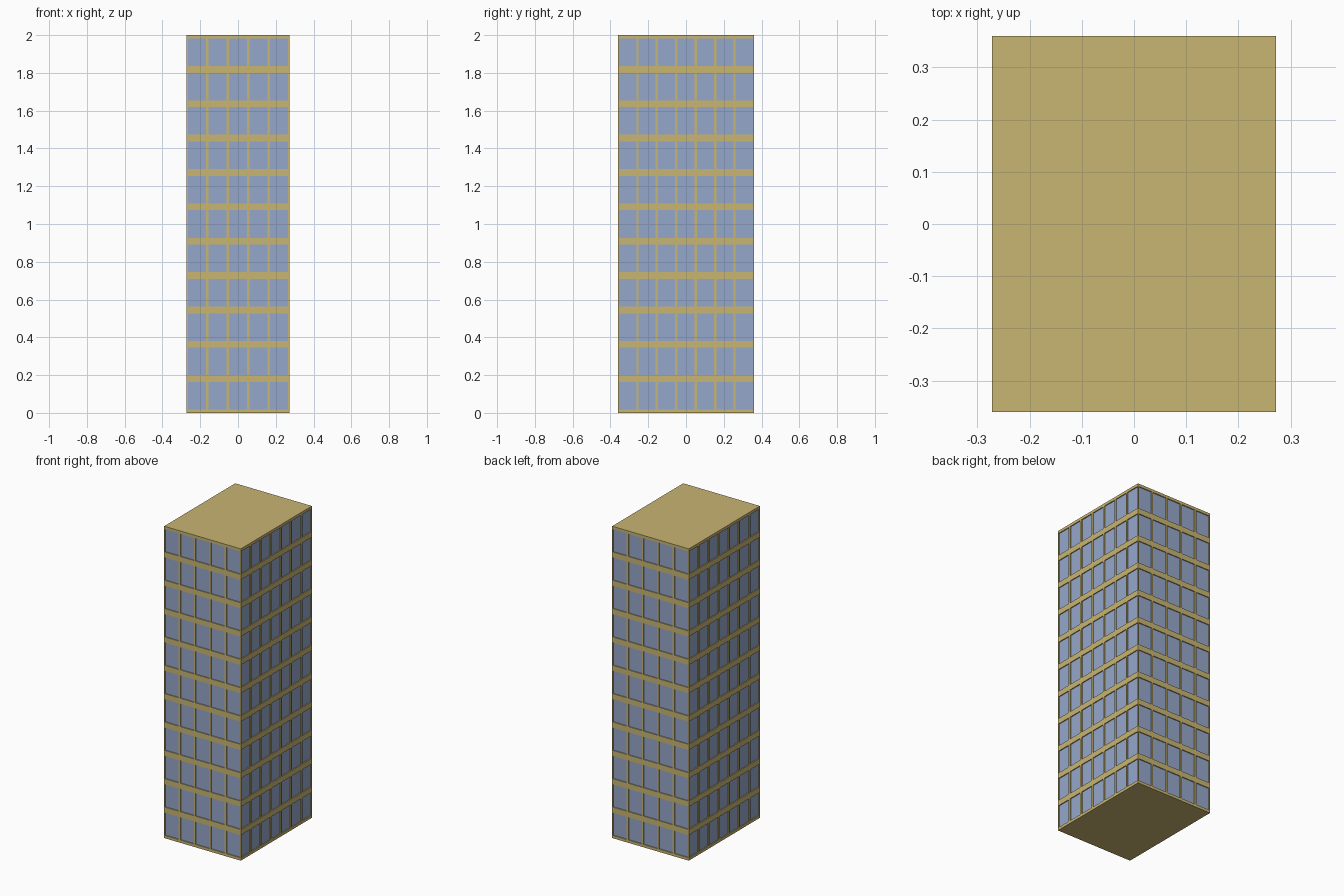
import bpy, bmesh
from mathutils import Vector

if "Cube" in bpy.data.objects:
    bpy.data.objects.remove(bpy.data.objects["Cube"])

W, D, H = 0.544, 0.72, 2.0
FLOORS = 11
MX, MZ, DEPTH = 0.006, 0.018, 0.006   # mullion half width, band half height, glass recess


def material(name, col):
    m = bpy.data.materials.new(name)
    m.diffuse_color = col
    m.use_nodes = True
    m.node_tree.nodes["Principled BSDF"].inputs["Base Color"].default_value = m.diffuse_color
    return m


frame_mat = material("frame_tan", (0.58, 0.46, 0.17, 1))
glass_mat = material("window_blue", (0.30, 0.39, 0.60, 1))

bm = bmesh.new()


def quad(pts, mat=0):
    bm.faces.new([bm.verts.new(p) for p in pts]).material_index = mat


def wall(origin, along, inward, length, bays):
    """Grid of bays, each a frame ring, a reveal and a recessed pane."""
    o, a, n = Vector(origin), Vector(along), Vector(inward)
    bw, fh = length / bays, H / FLOORS
    for i in range(bays):
        for k in range(FLOORS):
            def ring(mx, mz, d):
                u0, u1 = i * bw + mx, (i + 1) * bw - mx
                z0, z1 = k * fh + mz, (k + 1) * fh - mz
                return [o + a * u + n * d + Vector((0, 0, z))
                        for u, z in ((u0, z0), (u1, z0), (u1, z1), (u0, z1))]
            rings = [ring(0, 0, 0), ring(MX, MZ, 0), ring(MX, MZ, DEPTH)]
            for r, s in zip(rings, rings[1:]):
                for j in range(4):
                    q = (j + 1) % 4
                    quad([r[j], r[q], s[q], s[j]])
            quad(rings[2], 1)


# Four walls
x, y = W / 2, D / 2
wall((-x, -y, 0), (1, 0, 0), (0, 1, 0), W, 5)
wall((x, -y, 0), (0, 1, 0), (-1, 0, 0), D, 7)
wall((x, y, 0), (-1, 0, 0), (0, -1, 0), W, 5)
wall((-x, y, 0), (0, -1, 0), (1, 0, 0), D, 7)

# Roof and base
quad([(-x, -y, H), (x, -y, H), (x, y, H), (-x, y, H)])
quad([(-x, y, 0), (x, y, 0), (x, -y, 0), (-x, -y, 0)])

bmesh.ops.remove_doubles(bm, verts=bm.verts, dist=0.0001)
mesh = bpy.data.meshes.new("office_tower")
bm.to_mesh(mesh)
bm.free()
mesh.materials.append(frame_mat)
mesh.materials.append(glass_mat)
tower = bpy.data.objects.new("office_tower", mesh)
bpy.context.collection.objects.link(tower)
